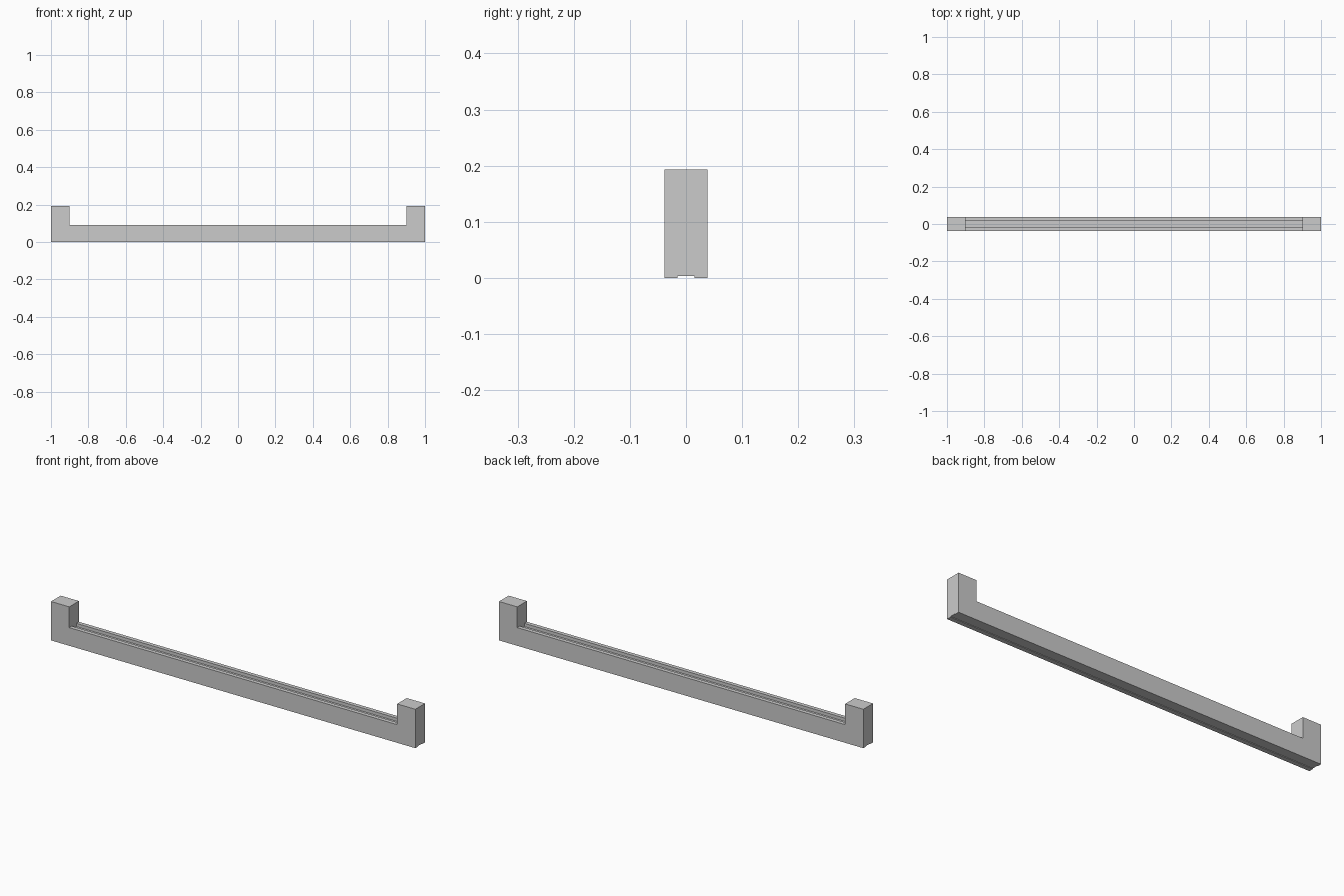
import bpy, bmesh

if "Cube" in bpy.data.objects:
    bpy.data.objects.remove(bpy.data.objects["Cube"])

HALF_W = 0.038      # half depth in y
TOP, BED = 0.193, 0.09


def extrude_outline(name, outline, y0, y1):
    """Extrude an (x, z) outline from y0 to y1."""
    bm = bmesh.new()
    face = bm.faces.new([bm.verts.new((x, y0, z)) for x, z in outline])
    res = bmesh.ops.extrude_face_region(bm, geom=[face])
    moved = [v for v in res["geom"] if isinstance(v, bmesh.types.BMVert)]
    bmesh.ops.translate(bm, verts=moved, vec=(0, y1 - y0, 0))
    bmesh.ops.recalc_face_normals(bm, faces=bm.faces)
    mesh = bpy.data.meshes.new(name)
    bm.to_mesh(mesh)
    bm.free()
    obj = bpy.data.objects.new(name, mesh)
    bpy.context.collection.objects.link(obj)
    return obj


def cut_channel(target, name, x, half_y, z0, z1):
    """Cut a long channel along x, then remove the cutter."""
    cutter = extrude_outline(name, [(-x, z0), (x, z0), (x, z1), (-x, z1)],
                             -half_y, half_y)
    cutter.hide_render = True
    mod = target.modifiers.new(name, "BOOLEAN")
    mod.operation = "DIFFERENCE"
    mod.solver = "EXACT"
    mod.object = cutter
    bpy.context.view_layer.objects.active = target
    bpy.ops.object.modifier_apply(modifier=name)
    bpy.data.objects.remove(cutter)


# Long rail with an upright block at each end
right = [(1, 0), (1, TOP), (0.9, TOP), (0.9, BED)]
left = [(-x, z) for x, z in reversed(right)]
rail = extrude_outline("grooved_rail", right + left, -HALF_W, HALF_W)

# Groove in the bed between the end blocks
cut_channel(rail, "top_groove", 0.9, 0.018, BED - 0.016, BED + 0.02)

# Shallow relief along the underside
cut_channel(rail, "bottom_relief", 1.1, 0.015, -0.05, 0.003)
